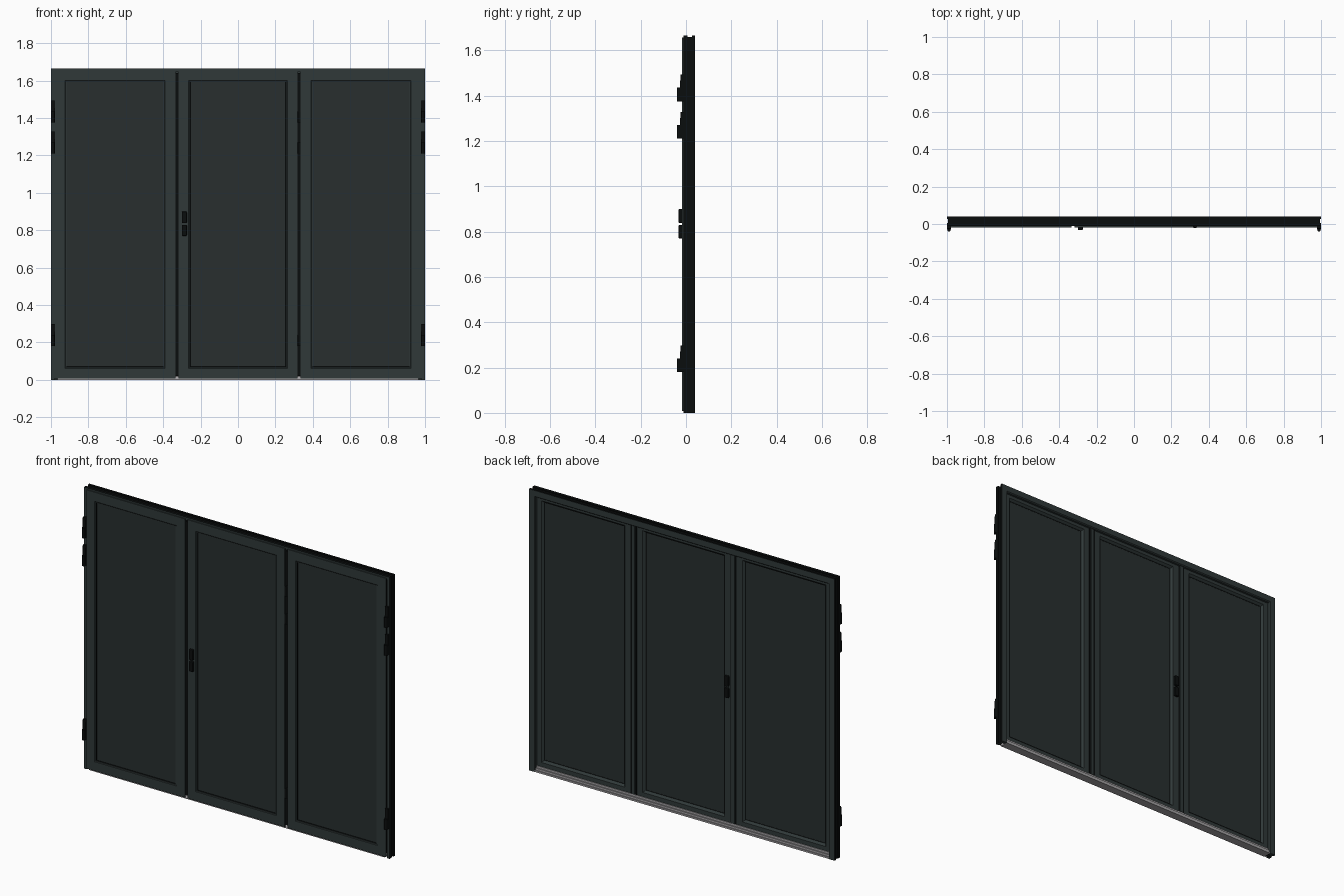
import bpy, bmesh

cube = bpy.data.objects.get("Cube")
if cube:
    bpy.data.objects.remove(cube, do_unlink=True)


def material(name, r, g, b, rough=0.5):
    m = bpy.data.materials.new(name)
    m.use_nodes = True
    m.diffuse_color = (r, g, b, 1)
    node = m.node_tree.nodes["Principled BSDF"]
    node.inputs["Base Color"].default_value = (r, g, b, 1)
    node.inputs["Roughness"].default_value = rough
    return m


ANTHRACITE = material("anthracite", 0.029, 0.040, 0.040)
PANEL = material("dark panel", 0.021, 0.028, 0.028)
BLACK = material("black", 0.003, 0.004, 0.004)
SILVER = material("silver aluminium", 0.36, 0.35, 0.36)


def finish(name, bm, *mats):
    bmesh.ops.recalc_face_normals(bm, faces=bm.faces)
    mesh = bpy.data.meshes.new(name)
    bm.to_mesh(mesh)
    bm.free()
    for m in mats:
        mesh.materials.append(m)
    ob = bpy.data.objects.new(name, mesh)
    bpy.context.collection.objects.link(ob)
    return ob


def box(name, x, y, z, mat, bevel=0):
    """Box between the (low, high) pairs x, y and z."""
    bm = bmesh.new()
    bmesh.ops.create_cube(bm, size=1)
    for v in bm.verts:
        v.co = [a + (b - a) * (c + 0.5) for (a, b), c in zip((x, y, z), v.co)]
    if bevel:
        bmesh.ops.bevel(bm, geom=bm.edges[:], offset=bevel, segments=2,
                        affect='EDGES', profile=0.5)
    return finish(name, bm, mat)


def mitred_frame(name, x, z, profile, black_segments, open_bottom=False):
    """Sweep an (inset, y) profile round a rectangle with mitred corners."""
    bm = bmesh.new()
    rings = []
    for right, top in ((0, 0), (0, 1), (1, 1), (1, 0)):
        ring = []
        for inset, y in profile:
            px = x[1] - inset if right else x[0] + inset
            pz = z[1] - inset if top else z[0] + (0 if open_bottom else inset)
            ring.append(bm.verts.new((px, y, pz)))
        rings.append(ring)
    n = len(profile)
    for i in range(3 if open_bottom else 4):
        a, b = rings[i], rings[(i + 1) % 4]
        for j in range(n):
            k = (j + 1) % n
            f = bm.faces.new((a[j], a[k], b[k], b[j]))
            f.material_index = int(j in black_segments)
    if open_bottom:
        bm.faces.new(rings[0])
        bm.faces.new(rings[3])
    return finish(name, bm, ANTHRACITE, BLACK)


HEIGHT = 1.665

# Outer frame: jambs and head with a rebate and a grooved black outer edge
frame_profile = [(0, -0.012), (0.018, -0.012), (0.018, 0.022), (0.04, 0.022),
                 (0.04, 0.034), (0.035, 0.04), (0, 0.04), (0, 0.027),
                 (0.006, 0.027), (0.006, 0.006), (0, 0.006)]
mitred_frame("outer_frame", (-1, 1), (0, HEIGHT), frame_profile,
             {1, 6, 7, 8, 9, 10}, open_bottom=True)

# Threshold: stepped metal sill between the jambs
sill = [(-0.012, 0), (-0.012, 0.006), (-0.006, 0.018), (0.024, 0.018),
        (0.024, 0.034), (0.028, 0.034), (0.028, 0.022), (0.034, 0.022),
        (0.034, 0.01), (0.039, 0.01), (0.039, 0)]
bm = bmesh.new()
ends = [[bm.verts.new((x, y, z)) for y, z in sill] for x in (-0.965, 0.965)]
for j in range(len(sill)):
    k = (j + 1) % len(sill)
    bm.faces.new((ends[0][j], ends[0][k], ends[1][k], ends[1][j]))
for end in ends:
    bm.faces.new(end)
finish("threshold", bm, SILVER)

# Three sashes, each a mitred frame with gaskets round an infill panel
sash_profile = [(0, -0.018), (0.054, -0.018), (0.058, -0.015), (0.062, -0.015),
                (0.064, -0.006), (0.064, 0.009), (0.061, 0.009), (0.05, 0.022),
                (0.012, 0.022), (0.012, -0.012), (0, -0.012)]
SASH_Z = (0.008, 1.656)
for side, x in (("right", (-0.98, -0.335)), ("middle", (-0.318, 0.318)),
                ("left", (0.335, 0.98))):
    mitred_frame(side + "_sash", x, SASH_Z, sash_profile, {3, 5, 8, 9})
    box(side + "_panel", (x[0] + 0.06, x[1] - 0.06), (-0.01, 0.008),
        (SASH_Z[0] + 0.06, SASH_Z[1] - 0.06), PANEL)

HINGE_HEIGHTS = (0.18, 1.21, 1.375)
for side, s in (("right", -1), ("left", 1)):
    # Meeting joint: black gasket with a cover strip behind
    c = s * 0.3265
    box(side + "_joint_gasket", (c - 0.02, c + 0.02), (-0.012, 0.023),
        (0.02, 1.64), BLACK)
    box(side + "_joint_cover", (c - 0.011, c + 0.011), (0.02, 0.03),
        (0.034, 1.626), ANTHRACITE, 0.002)

    for i, z in enumerate(HINGE_HEIGHTS):
        # Outer hinge: barrel with a tapering leaf above
        bpy.ops.mesh.primitive_cylinder_add(
            vertices=16, radius=0.009, depth=0.06,
            location=(s * 0.989, -0.031, z + 0.03))
        barrel = bpy.context.object
        barrel.name = f"{side}_hinge_barrel_{i + 1}"
        barrel.data.materials.append(BLACK)
        bpy.ops.object.shade_smooth_by_angle()
        leaf = box(f"{side}_hinge_leaf_{i + 1}",
                   sorted((s * 0.979, s * 0.999)), (-0.03, -0.011),
                   (z, z + 0.118), BLACK)
        for v in leaf.data.vertices:
            if v.co.z > z + 0.1 and v.co.y < -0.02:
                v.co.y = -0.024

# Slim hinges on the folding joint
for i, z in enumerate(HINGE_HEIGHTS):
    box(f"folding_hinge_{i + 1}", (0.319, 0.334), (-0.021, -0.01),
        (z, z + 0.06), BLACK, 0.002)

# Handle: two lock plates on each face of the middle sash
for face, y in (("front", (-0.033, -0.016)), ("back", (0.021, 0.037))):
    for part, z in (("lower", (0.77, 0.829)), ("upper", (0.838, 0.9))):
        box(f"{face}_handle_{part}", (-0.3, -0.274), y, z, BLACK, 0.004)
